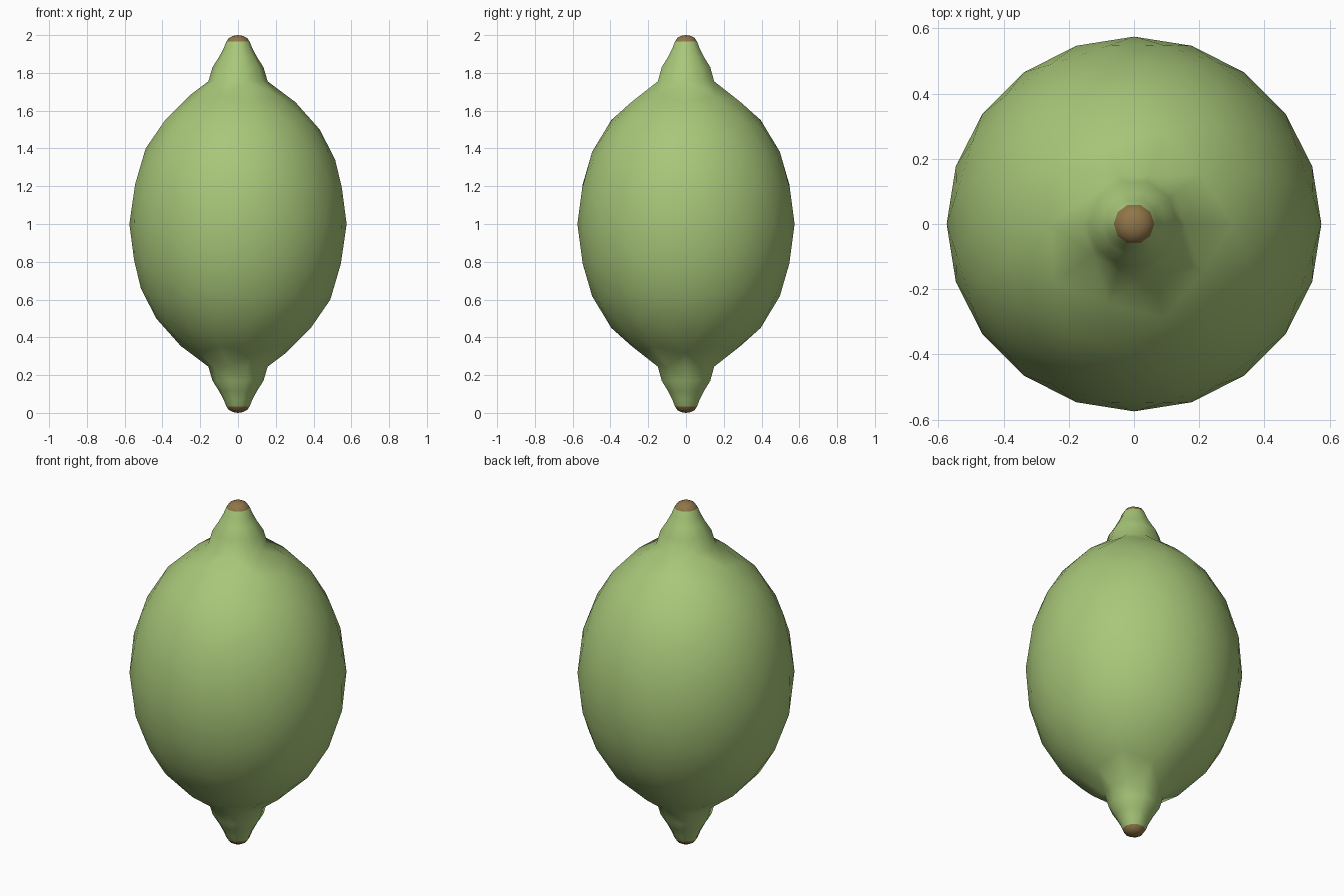
import bpy, bmesh, math

if "Cube" in bpy.data.objects:
    bpy.data.objects.remove(bpy.data.objects["Cube"])


def material(name, color):
    m = bpy.data.materials.new(name)
    m.diffuse_color = (*color, 1)
    m.use_nodes = True
    m.node_tree.nodes["Principled BSDF"].inputs["Base Color"].default_value = m.diffuse_color
    return m


# Rounded tip profile: radius, height above the centre
TIP = [(0.135, 0.83), (0.10, 0.885), (0.076, 0.93), (0.062, 0.965),
       (0.048, 0.985), (0.026, 0.996)]
BROWN_FROM = 0.963

bm = bmesh.new()
# Fruit body: stretched icosphere
bmesh.ops.create_icosphere(bm, subdivisions=3, radius=1)
for v in bm.verts:
    v.co.x *= 0.575
    v.co.y *= 0.575
    v.co.z *= 0.76


def add_tip(sign):
    """Open the pole and draw it out into a ten-sided nub."""
    pole = max(bm.verts, key=lambda v: v.co.z * sign)
    rim = [e for f in pole.link_faces for e in f.edges if pole not in e.verts]
    bmesh.ops.delete(bm, geom=[pole], context='VERTS')
    bmesh.ops.subdivide_edges(bm, edges=rim, cuts=1)
    ring = [v for v in bm.verts if v.is_boundary]
    for v in ring:
        k = 0.157 / v.co.xy.length
        v.co.x *= k
        v.co.y *= k
        v.co.z = sign * 0.755
    ring.sort(key=lambda v: math.atan2(v.co.y, v.co.x) % (2 * math.pi - 0.01))
    for r, z in TIP:
        new = []
        for v in ring:
            s = r / v.co.xy.length
            new.append(bm.verts.new((v.co.x * s, v.co.y * s, sign * z)))
        n = len(ring)
        for i in range(n):
            j = (i + 1) % n
            bm.faces.new((ring[i], ring[j], new[j], new[i]))
        ring = new
    end = bm.verts.new((0, 0, sign))
    for i in range(len(ring)):
        bm.faces.new((ring[i], ring[(i + 1) % len(ring)], end))


add_tip(1)
add_tip(-1)
bmesh.ops.recalc_face_normals(bm, faces=bm.faces)

# Brown ends, smooth shading
for f in bm.faces:
    f.smooth = True
    f.material_index = int(min(abs(v.co.z) for v in f.verts) > BROWN_FROM)
bmesh.ops.translate(bm, verts=bm.verts, vec=(0, 0, 1))

me = bpy.data.meshes.new("lime_fruit")
bm.to_mesh(me)
bm.free()
me.materials.append(material("green_peel", (0.39, 0.57, 0.19)))
me.materials.append(material("brown_ends", (0.28, 0.18, 0.065)))
ob = bpy.data.objects.new("lime_fruit", me)
bpy.context.collection.objects.link(ob)
